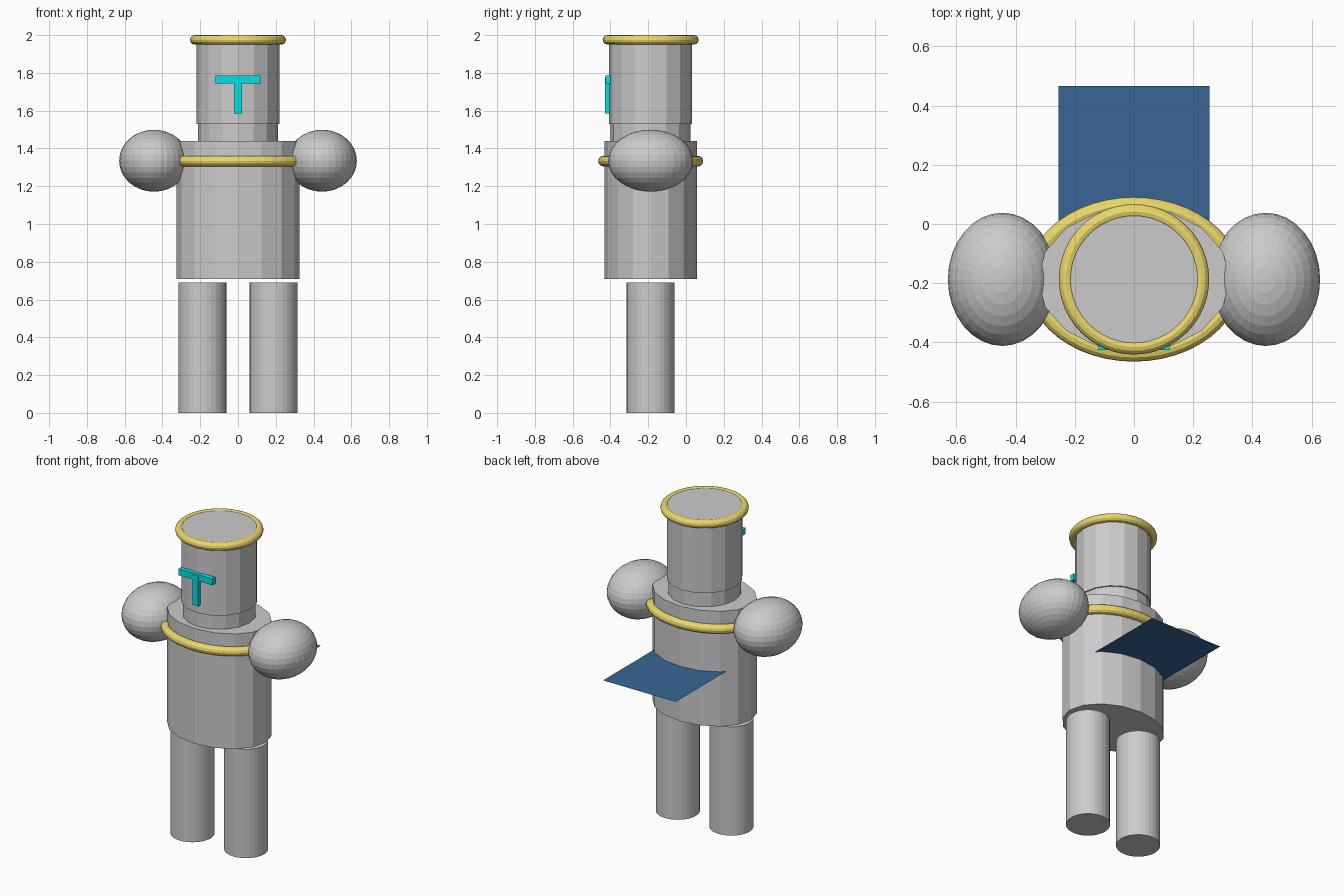
import bpy

if "Cube" in bpy.data.objects:
    bpy.data.objects.remove(bpy.data.objects["Cube"])

CY = -0.187  # body axis in y


def paint(obj, name, color):
    mat = bpy.data.materials.get(name) or bpy.data.materials.new(name)
    mat.diffuse_color = color
    mat.use_nodes = True
    mat.node_tree.nodes["Principled BSDF"].inputs["Base Color"].default_value = mat.diffuse_color
    obj.data.materials.append(mat)


def finish(name, scale=(1, 1, 1)):
    obj = bpy.context.object
    obj.name = name
    obj.scale = scale
    bpy.ops.object.transform_apply(location=False, rotation=False, scale=True)
    return obj


def column(name, x, rx, ry, z0, z1, sides):
    bpy.ops.mesh.primitive_cylinder_add(vertices=sides, radius=1, depth=1,
                                        location=(x, CY, (z0 + z1) / 2))
    return finish(name, (rx, ry, z1 - z0))


def ring(name, rx, ry, z, minor):
    bpy.ops.mesh.primitive_torus_add(major_radius=rx, minor_radius=minor,
                                     major_segments=48, minor_segments=12,
                                     location=(0, CY, z))
    obj = bpy.context.object
    # stretch the path to an ellipse while keeping the tube thickness
    for v in obj.data.vertices:
        r = (v.co.x ** 2 + v.co.y ** 2) ** 0.5
        v.co.y *= (r - rx + ry) / r
    obj.name = name
    paint(obj, "gold", (0.83, 0.69, 0.15, 1))


def bar(name, size, loc):
    bpy.ops.mesh.primitive_cube_add(size=1, location=loc)
    paint(finish(name, size), "cyan", (0.0, 0.75, 0.8, 1))


# Body columns
column("torso", 0, 0.325, 0.245, 0.71, 1.44, 16)
column("neck", 0, 0.212, 0.212, 1.40, 1.56, 16)
column("helmet", 0, 0.22, 0.22, 1.53, 1.995, 16)

# Paired legs and shoulder guards
for side, s in (("left", -1), ("right", 1)):
    column(f"{side}_leg", s * 0.188, 0.127, 0.127, 0, 0.69, 32)
    bpy.ops.mesh.primitive_uv_sphere_add(segments=32, ring_count=16, radius=1,
                                         location=(s * 0.445, CY, 1.335))
    finish(f"{side}_shoulder", (0.184, 0.225, 0.164))

# Gold trim
ring("helmet_trim", 0.229, 0.229, 1.975, 0.025)
ring("chest_trim", 0.335, 0.25, 1.333, 0.028)

# Visor slots
bar("visor_crossbar", (0.24, 0.03, 0.04), (0, -0.411, 1.765))
bar("visor_upright", (0.04, 0.024, 0.19), (0, -0.416, 1.68))

# Flat horizontal cape panel set into the back
bpy.ops.mesh.primitive_plane_add(size=1, location=(0, 0.2035, 1.057))
paint(finish("cape", (0.51, 0.527, 1)), "blue", (0.04, 0.13, 0.3, 1))
